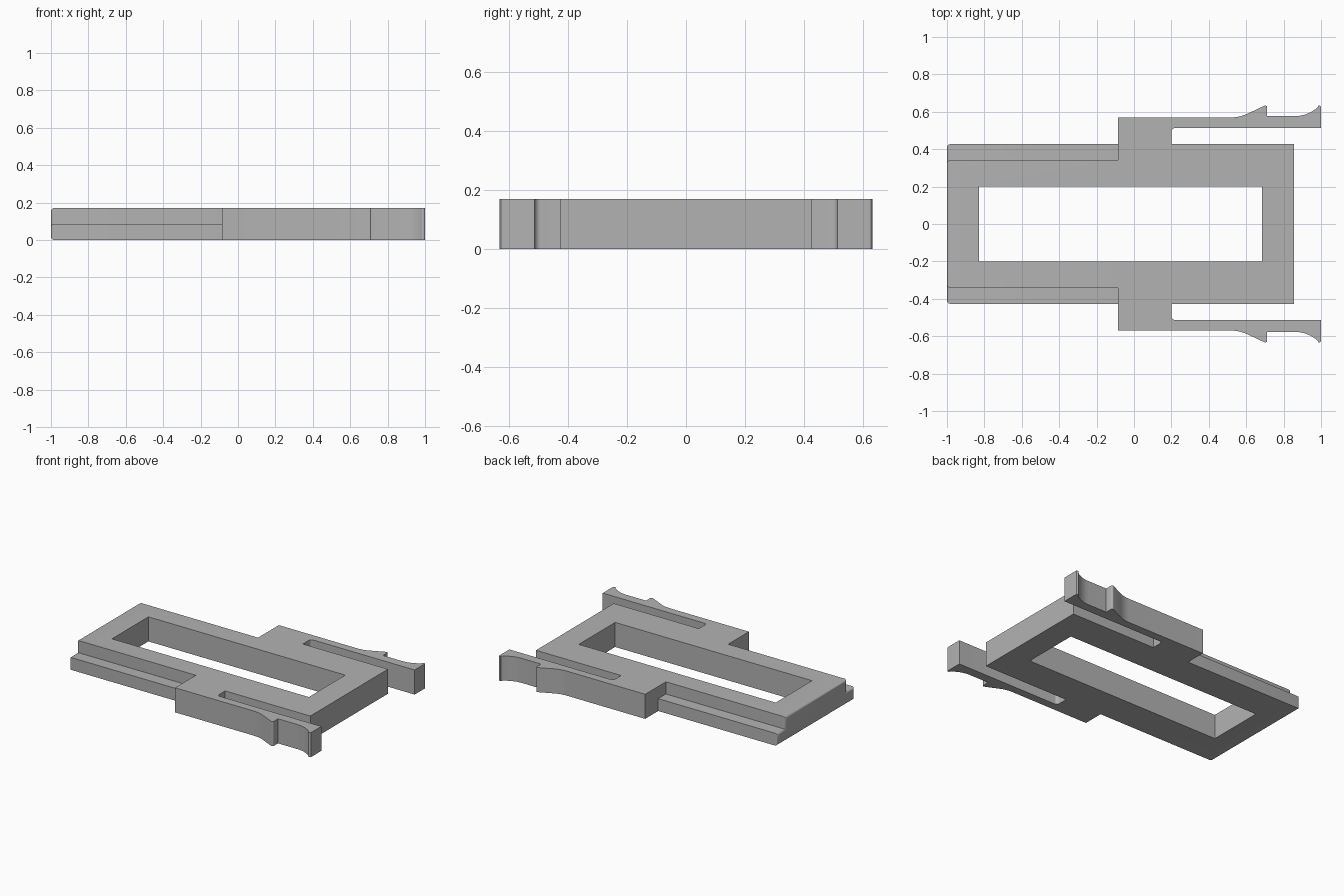
import bpy, bmesh, math
from mathutils import Vector

cube = bpy.data.objects.get("Cube")
if cube:
    bpy.data.objects.remove(cube)

HEIGHT = 0.171
LEDGE = 0.086

grey = bpy.data.materials.new("plain grey")
grey.use_nodes = True
colour = (0.45, 0.45, 0.45, 1)
grey.diffuse_color = colour
grey.node_tree.nodes["Principled BSDF"].inputs["Base Color"].default_value = colour


def prism(name, outline, z0, z1):
    """Extrude a plan outline from z0 to z1."""
    bm = bmesh.new()
    face = bm.faces.new([bm.verts.new((x, y, z0)) for x, y in outline])
    top = bmesh.ops.extrude_face_region(bm, geom=[face])["geom"]
    bmesh.ops.translate(bm, vec=(0, 0, z1 - z0),
                        verts=[v for v in top if isinstance(v, bmesh.types.BMVert)])
    bmesh.ops.recalc_face_normals(bm, faces=bm.faces)
    mesh = bpy.data.meshes.new(name)
    bm.to_mesh(mesh)
    bm.free()
    obj = bpy.data.objects.new(name, mesh)
    bpy.context.collection.objects.link(obj)
    mesh.materials.append(grey)
    return obj


def rect(x0, x1, y0, y1):
    return [(x0, y0), (x1, y0), (x1, y1), (x0, y1)]


def arc(cx, cy, r, start, end, steps):
    angles = [math.radians(start + (end - start) * i / steps) for i in range(steps + 1)]
    return [(cx + r * math.cos(a), cy + r * math.sin(a)) for a in angles]


# Half plan: frame edge, slot with a rounded inner corner, then the spring arm
half = [(0.855, 0.427), (0.2, 0.427)]
half += arc(0.22, 0.493, 0.02, 180, 90, 5)
half += [(1, 0.513), (1, 0.622)]
half += arc(0.99, 0.622, 0.011, 30, 120, 4)
half += arc(0.86, 0.76, 0.183, -47, -90, 8)           # finger flare
half += [(0.712, 0.577), (0.712, 0.625)]
half += arc(0.702, 0.622, 0.011, 30, 112, 4)          # catch tooth
half += arc(0.52, 0.77, 0.2, -66, -90, 6)
half += [(-0.085, 0.57), (-0.085, 0.427), (-1, 0.427)]
outline = half + [(x, -y) for x, y in reversed(half)]
frame = prism("clip_frame", outline, 0, HEIGHT)

# Central window and the two stepped side rails
cutters = [prism("window_cutter", rect(-0.83, 0.685, -0.2, 0.2), -0.1, 0.3)]
for side, (y0, y1) in {"left": (0.342, 0.5), "right": (-0.5, -0.342)}.items():
    cutters.append(prism(side + "_rail_cutter", rect(-1.1, -0.085, y0, y1), LEDGE, 0.3))

bpy.context.view_layer.objects.active = frame
for cutter in cutters:
    mod = frame.modifiers.new("cut", "BOOLEAN")
    mod.operation = "DIFFERENCE"
    mod.solver = "EXACT"
    mod.object = cutter
    bpy.ops.object.modifier_apply(modifier=mod.name)
    bpy.data.objects.remove(cutter)

# Rounded insertion end
bm = bmesh.new()
bm.from_mesh(frame.data)
end_edges = [e for e in bm.edges if all(v.co.x < -0.999 for v in e.verts)
             and len(e.link_faces) == 2 and e.calc_face_angle() > 0.5]
bmesh.ops.bevel(bm, geom=end_edges, offset=0.018, segments=4, profile=0.5,
                affect="EDGES", clamp_overlap=True)
bm.to_mesh(frame.data)
bm.free()

bpy.ops.object.select_all(action="DESELECT")
frame.select_set(True)
bpy.ops.object.shade_smooth_by_angle(angle=math.radians(30))
